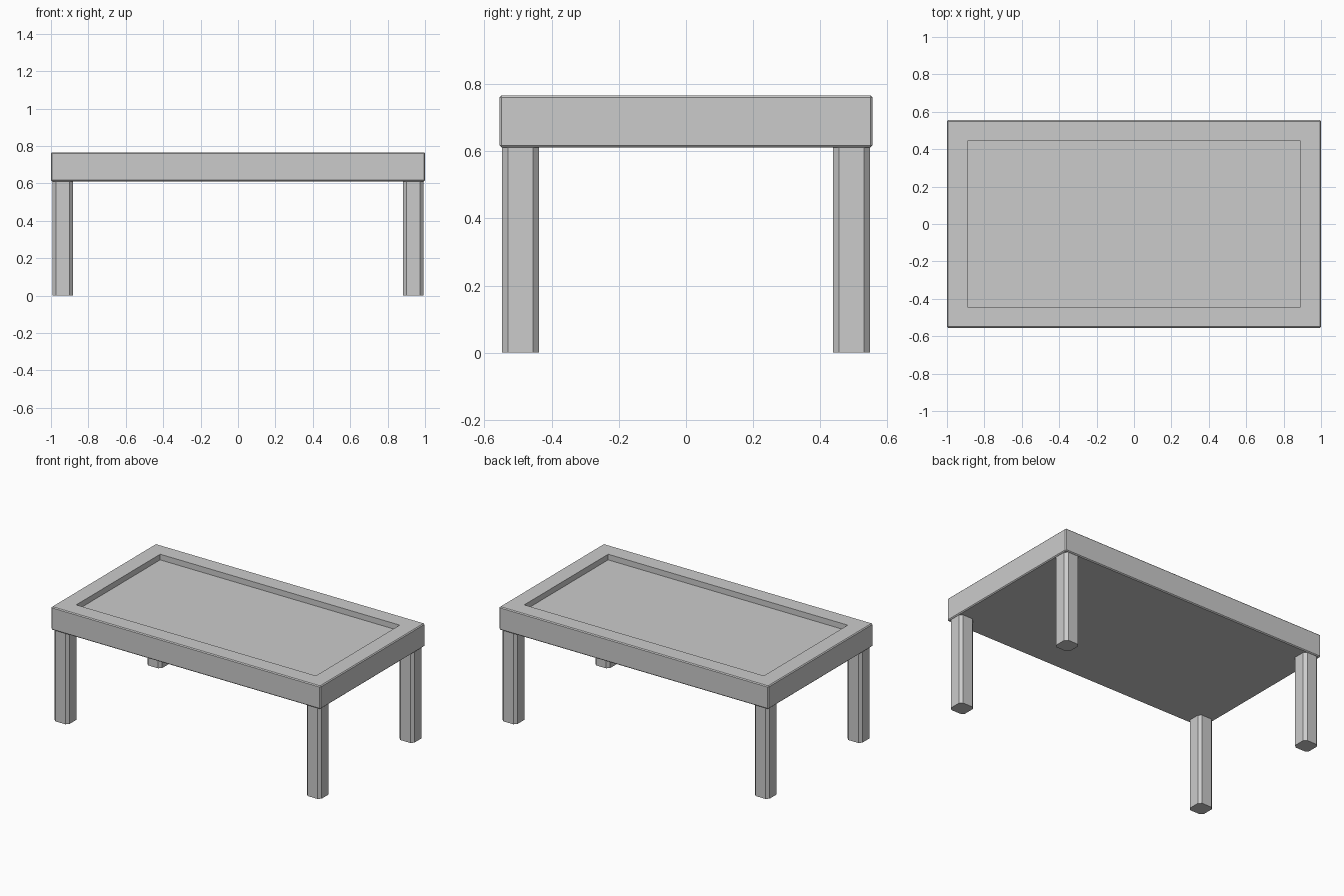
import bpy, bmesh
from mathutils import Matrix, Vector

if "Cube" in bpy.data.objects:
    bpy.data.objects.remove(bpy.data.objects["Cube"])

TOP_Z, UNDER_Z = 0.766, 0.611
HALF_X, HALF_Y = 1.0, 0.555
EDGE, RIM, DEPTH = 0.006, 0.11, 0.038
LEG, CHAMFER = 0.11, 0.018


def box(size, centre):
    bm = bmesh.new()
    bmesh.ops.create_cube(bm, size=1, matrix=Matrix.Translation(centre) @ Matrix.Diagonal((*size, 1)))
    return bm


def finish(bm, name):
    bmesh.ops.recalc_face_normals(bm, faces=bm.faces)
    mesh = bpy.data.meshes.new(name)
    bm.to_mesh(mesh)
    bm.free()
    obj = bpy.data.objects.new(name, mesh)
    bpy.context.collection.objects.link(obj)
    return obj


# Table top: softened slab with a sunken panel inside a wide rim
bm = box((2 * HALF_X, 2 * HALF_Y, TOP_Z - UNDER_Z), (0, 0, (TOP_Z + UNDER_Z) / 2))
bmesh.ops.bevel(bm, geom=bm.edges[:], offset=EDGE, segments=1, affect='EDGES')
panel = max(bm.faces, key=lambda f: f.calc_center_median().z)
bmesh.ops.inset_region(bm, faces=[panel], thickness=RIM - EDGE, use_even_offset=True)
sunk = bmesh.ops.extrude_face_region(bm, geom=[panel])
bmesh.ops.translate(bm, vec=Vector((0, 0, -DEPTH)),
                    verts=[g for g in sunk['geom'] if isinstance(g, bmesh.types.BMVert)])
if panel.is_valid:
    bmesh.ops.delete(bm, geom=[panel], context='FACES_ONLY')
finish(bm, "table_top")

# Legs: square posts with chamfered vertical edges
for sx, side in ((-1, "left"), (1, "right")):
    for sy, end in ((-1, "front"), (1, "back")):
        bm = box((LEG, LEG, UNDER_Z), (sx * 0.937, sy * 0.492, UNDER_Z / 2))
        upright = [e for e in bm.edges if abs(e.verts[0].co.z - e.verts[1].co.z) > 0.1]
        bmesh.ops.bevel(bm, geom=upright, offset=CHAMFER, segments=1, affect='EDGES')
        finish(bm, f"{end}_{side}_leg")
